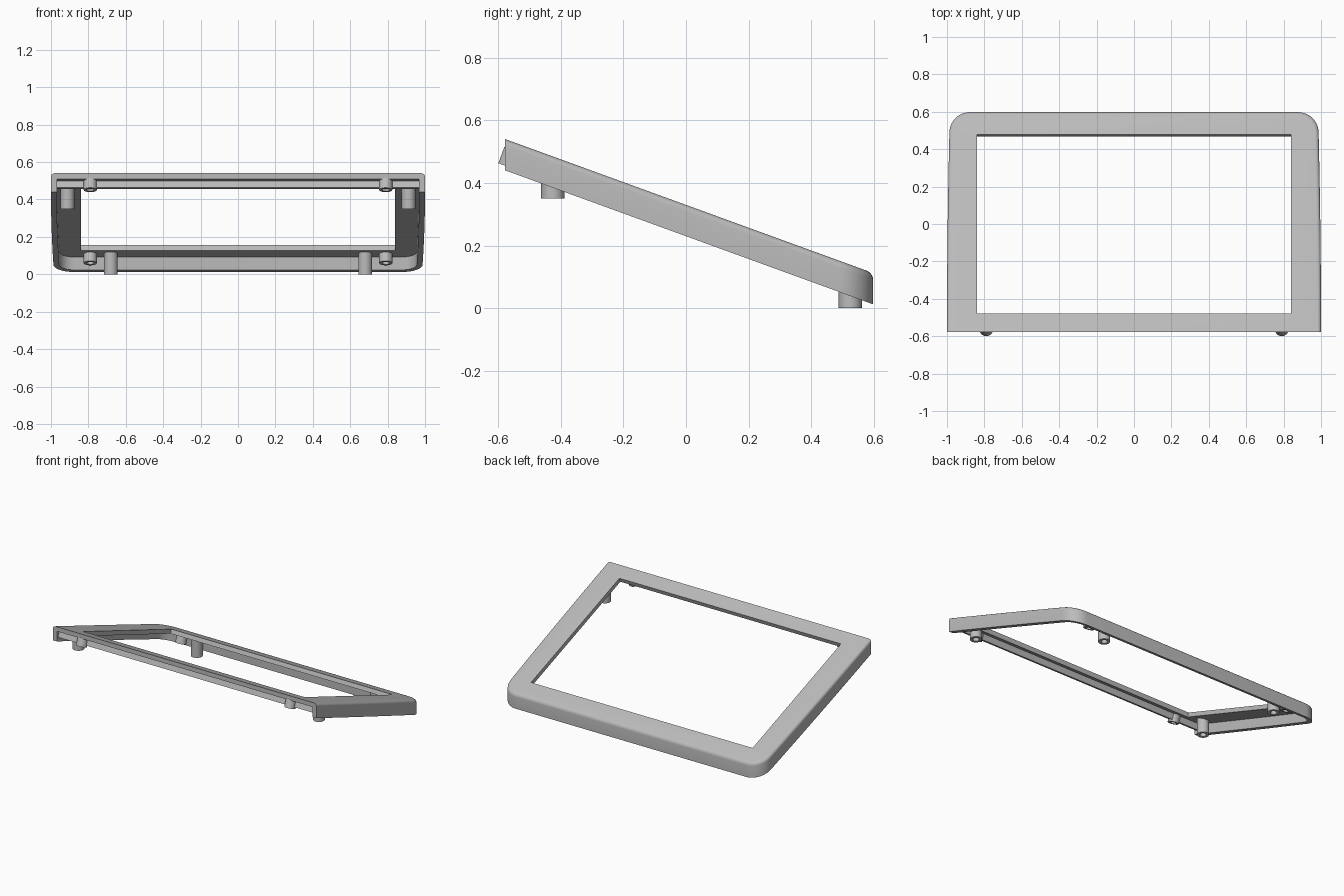
import bpy, bmesh, math
from mathutils import Vector, Matrix

cube = bpy.data.objects.get("Cube")
if cube:
    bpy.data.objects.remove(cube)

TILT = math.radians(20)
SLOPE = math.tan(TILT)
TOP = 0.33          # height of the sloped top at y = 0
FRONT, BACK = -0.578, 0.598
WALL = 0.031

grey = bpy.data.materials.new("light grey plastic")
grey.use_nodes = True
grey.diffuse_color = (0.5, 0.5, 0.5, 1)
grey.node_tree.nodes["Principled BSDF"].inputs["Base Color"].default_value = (0.5, 0.5, 0.5, 1)


def finish(name, bm):
    bmesh.ops.recalc_face_normals(bm, faces=bm.faces)
    mesh = bpy.data.meshes.new(name)
    bm.to_mesh(mesh)
    bm.free()
    ob = bpy.data.objects.new(name, mesh)
    bpy.context.collection.objects.link(ob)
    mesh.materials.append(grey)
    return ob


def smooth(ob):
    bpy.ops.object.select_all(action='DESELECT')
    ob.select_set(True)
    bpy.context.view_layer.objects.active = ob
    bpy.ops.object.shade_smooth_by_angle(angle=math.radians(30))


def outline(inset, front):
    """Half-rounded plan: square front, bowed sides, round back corners."""
    radius = 0.11 - inset
    corner_y = BACK - 0.11
    right = [(1 - inset, front)]
    for i in range(1, 9):
        y = FRONT + (corner_y - FRONT) * i / 8
        right.append((1 - inset - 0.013 * (i / 8) ** 2, y))
    cx = right[-1][0] - radius
    for i in range(1, 11):
        a = math.pi / 2 * i / 10
        right.append((cx + radius * math.cos(a), corner_y + radius * math.sin(a)))
    return right + [(-x, y) for x, y in reversed(right)]


def sloped_solid(name, levels, front):
    """Stack plan outlines given as (inset, depth) and shear them to the slope."""
    bm = bmesh.new()
    rings = []
    for inset, depth in levels:
        rings.append([bm.verts.new((x, y, TOP - SLOPE * y + depth))
                      for x, y in outline(inset, front)])
    for a, b in zip(rings, rings[1:]):
        for i in range(len(a)):
            j = (i + 1) % len(a)
            bm.faces.new((a[i], a[j], b[j], b[i]))
    bm.faces.new(rings[0])
    bm.faces.new(rings[-1])
    return finish(name, bm)


def tilted_box(name, centre, size):
    bm = bmesh.new()
    bmesh.ops.create_cube(bm, size=1, matrix=Matrix.Translation(centre)
                          @ Matrix.Rotation(-TILT, 4, 'X')
                          @ Matrix.Diagonal((*size, 1)))
    return finish(name, bm)


def post(name, end, length, radius, bore, tilt):
    """Round post with a blind hole in its lower end."""
    place = Matrix.Translation(end) @ Matrix.Rotation(tilt, 4, 'X')
    bm = bmesh.new()
    rings = []
    for r, z in ((radius, length), (radius, 0), (bore, 0), (bore, length * 0.6)):
        rings.append([bm.verts.new(place @ Vector((r * math.cos(k * math.pi / 16),
                                                   r * math.sin(k * math.pi / 16), z)))
                      for k in range(32)])
    for a, b in zip(rings, rings[1:]):
        for i in range(32):
            j = (i + 1) % 32
            bm.faces.new((a[i], a[j], b[j], b[i]))
    bm.faces.new(rings[0])
    bm.faces.new(rings[-1])
    smooth(finish(name, bm))


# Bezel shell with a rounded top rim
FILLET = 0.02
levels = [(0, -0.1)]
for i in range(6):
    a = math.pi / 2 * i / 5
    levels.append((FILLET * (1 - math.cos(a)), FILLET * (math.sin(a) - 1)))
bezel = sloped_solid("bezel_frame", levels, FRONT)

# Hollow underside, open at the front, and the screen opening
hollow = sloped_solid("hollow_cutter", [(WALL, -0.2), (WALL, -WALL)], FRONT - 0.2)
window = tilted_box("window_cutter", (0, 0, TOP), (1.68, 0.957 / math.cos(TILT), 0.3))
for cutter in (hollow, window):
    cutter.hide_render = True
    cutter.hide_viewport = True
    mod = bezel.modifiers.new(cutter.name, 'BOOLEAN')
    mod.operation = 'DIFFERENCE'
    mod.solver = 'EXACT'
    mod.object = cutter

# Bake the cuts and remove the cutters
bpy.context.view_layer.update()
graph = bpy.context.evaluated_depsgraph_get()
baked = bpy.data.meshes.new_from_object(bezel.evaluated_get(graph))
bezel.modifiers.clear()
bezel.data = baked
for cutter in (hollow, window):
    bpy.data.objects.remove(cutter)
smooth(bezel)

# Stiffening rib under the front strip
tilted_box("front_rib", (0, -0.545, 0.484), (1.95, 0.025, 0.052))

# Feet and screw bosses on both sides
for side, sx in (("left", 1), ("right", -1)):
    post("front_foot_" + side, (sx * 0.912, -0.426, 0.35), 0.12, 0.037, 0.02, 0)
    post("back_foot_" + side, (sx * 0.68, 0.525, 0), 0.12, 0.037, 0.02, 0)
    for place, y in (("front", -0.567), ("back", 0.508)):
        z = TOP - SLOPE * y - 0.085
        post(f"{place}_boss_{side}", (sx * 0.79, y, z), 0.055, 0.035, 0.02, -TILT)
